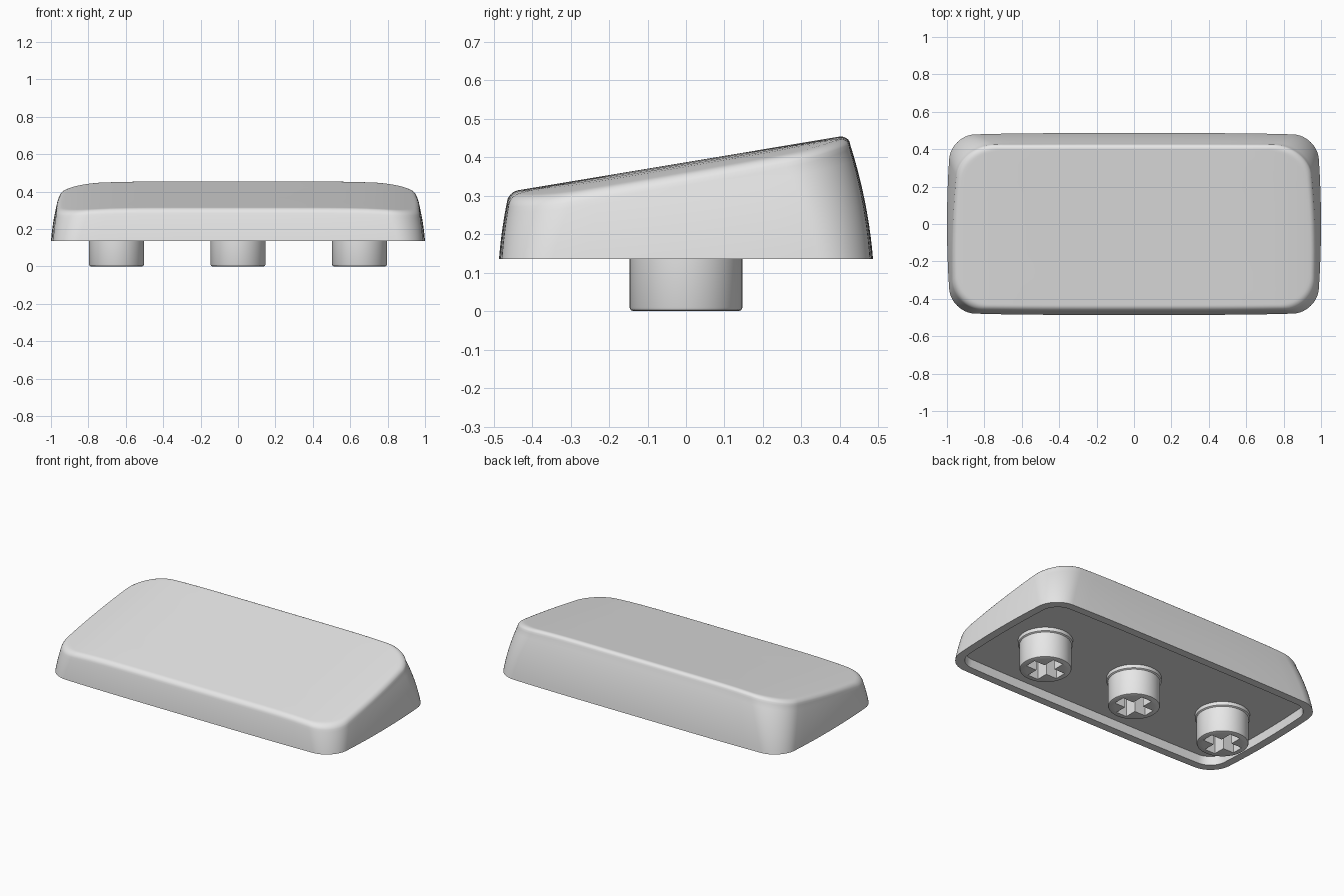
import bpy, bmesh, math
from mathutils import Vector

cube = bpy.data.objects.get("Cube")
if cube:
    bpy.data.objects.remove(cube, do_unlink=True)

grey = bpy.data.materials.new("light_grey_plastic")
grey.use_nodes = True
colour = (0.8, 0.8, 0.8, 1)
grey.diffuse_color = colour
grey.node_tree.nodes["Principled BSDF"].inputs["Base Color"].default_value = colour

HALF_X, HALF_Y = 1.0, 0.486
BASE, CEILING = 0.135, 0.187
FILLET = 0.03
STEM_R = 0.147


def finish(bm, name):
    bmesh.ops.recalc_face_normals(bm, faces=bm.faces)
    mesh = bpy.data.meshes.new(name)
    bm.to_mesh(mesh)
    bm.free()
    obj = bpy.data.objects.new(name, mesh)
    bpy.context.collection.objects.link(obj)
    mesh.materials.append(grey)
    return obj


def smooth(obj):
    bpy.ops.object.select_all(action="DESELECT")
    obj.select_set(True)
    bpy.context.view_layer.objects.active = obj
    bpy.ops.object.shade_smooth_by_angle(angle=math.radians(35))


def outline_params(corner_steps=14, long_steps=16, short_steps=8):
    """Corner signs, arc angle and slide along each straight side."""
    out = []
    signs = [(1, 1), (-1, 1), (-1, -1), (1, -1)]
    for q, s in enumerate(signs):
        nxt = signs[(q + 1) % 4]
        for i in range(corner_steps + 1):
            out.append((s, s, 0, (q + i / corner_steps) * math.pi / 2))
        steps = long_steps if q % 2 == 0 else short_steps
        for i in range(1, steps):
            out.append((s, nxt, i / steps, (q + 1) * math.pi / 2))
    return out


PARAMS = outline_params()


def outline_point(param, inset, radius):
    """Point on a rounded rectangle with gently bowed sides."""
    a, b, f, ang = param
    hx, hy = HALF_X - inset, HALF_Y - inset
    x = (hx - radius) * (a[0] + (b[0] - a[0]) * f) + radius * math.cos(ang)
    y = (hy - radius) * (a[1] + (b[1] - a[1]) * f) + radius * math.sin(ang)
    return (x * (1 - 0.022 * (y / HALF_Y) ** 2),
            y * (1 - 0.025 * (x / HALF_X) ** 4))


def top_height(x, y):
    return 0.387 + 0.167 * y - 0.028 * abs(x / 0.95) ** 6


def wall_point(param, t, extra=0.0, lift=0.0):
    """Point on the leaning wall, t from the base to the fillet start."""
    x, y = outline_point(param, 0.04, 0.17)
    dz = t * (top_height(x, y) - FILLET - BASE)
    inset = 0.08 * dz + 0.4 * dz * dz + extra
    x, y = outline_point(param, inset, 0.13 + 0.2 * dz)
    return Vector((x, y, BASE + dz + lift))


# Cap shell: underside, rim, leaning walls, rounded edge and sloping top
rings = []
rings.append([Vector((*outline_point(p, 0.055, 0.1), CEILING)) for p in PARAMS])
rings.append([Vector((*outline_point(p, 0.05, 0.1), BASE)) for p in PARAMS])
for i in range(11):
    rings.append([wall_point(p, i / 10) for p in PARAMS])
for i in range(1, 7):
    a = math.radians(12 + 78 * i / 6)
    ring = []
    for p in PARAMS:
        v = wall_point(p, 1, FILLET * (0.98 - math.cos(a)))
        full = top_height(v.x, v.y)
        v.z = full - FILLET * (1 - math.sin(a))
        ring.append(v)
    rings.append(ring)
edge = rings[-1]
for k in (0.985, 0.96, 0.92, 0.87, 0.8, 0.7, 0.55, 0.35, 0.15):
    rings.append([Vector((v.x * k, v.y * k, top_height(v.x * k, v.y * k))) for v in edge])

bm = bmesh.new()
loops = [[bm.verts.new(v) for v in ring] for ring in rings]
n = len(PARAMS)
for lo, hi in zip(loops, loops[1:]):
    for i in range(n):
        j = (i + 1) % n
        bm.faces.new((lo[i], lo[j], hi[j], hi[i]))
bm.faces.new(loops[-1])
bm.faces.new(loops[0])
smooth(finish(bm, "cap_shell"))


def turned(name, profile, x0, sides=48):
    """Solid of revolution from (radius, height) pairs."""
    bm = bmesh.new()
    loops = []
    for r, z in profile:
        loops.append([bm.verts.new((x0 + r * math.cos(math.tau * i / sides),
                                    r * math.sin(math.tau * i / sides), z))
                      for i in range(sides)])
    for lo, hi in zip(loops, loops[1:]):
        for i in range(sides):
            j = (i + 1) % sides
            bm.faces.new((lo[i], lo[j], hi[j], hi[i]))
    bm.faces.new(loops[0])
    bm.faces.new(loops[-1])
    return finish(bm, name)


def cross_cutter(x0, reach=0.11, half=0.036, low=-0.05, high=0.17):
    """Plus-shaped prism for the socket."""
    bm = bmesh.new()
    quarter = [(reach, -half), (reach, half), (half, half)]
    pts = []
    for q in range(4):
        c, s = (1, 0, -1, 0)[q], (0, 1, 0, -1)[q]
        pts += [(x * c - y * s, x * s + y * c) for x, y in quarter]
    face = bm.faces.new([bm.verts.new((x0 + x, y, low)) for x, y in pts])
    ext = bmesh.ops.extrude_face_region(bm, geom=[face])
    for v in ext["geom"]:
        if isinstance(v, bmesh.types.BMVert):
            v.co.z = high
    return finish(bm, "socket_cutter")


# Three round stems with cross sockets and a small collar at the root
stem_profile = [(STEM_R - 0.01, 0), (STEM_R - 0.003, 0.003), (STEM_R, 0.01),
                (STEM_R, 0.16), (STEM_R + 0.008, 0.165), (STEM_R + 0.008, 0.195)]
for label, x0 in (("right", -0.65), ("middle", 0.0), ("left", 0.65)):
    stem = turned(label + "_stem", stem_profile, x0)
    cutter = cross_cutter(x0)
    cutter.hide_render = True
    mod = stem.modifiers.new("socket", "BOOLEAN")
    mod.operation = "DIFFERENCE"
    mod.solver = "EXACT"
    mod.object = cutter
    bpy.ops.object.select_all(action="DESELECT")
    stem.select_set(True)
    bpy.context.view_layer.objects.active = stem
    bpy.ops.object.modifier_apply(modifier=mod.name)
    bpy.data.objects.remove(cutter, do_unlink=True)
    smooth(stem)
